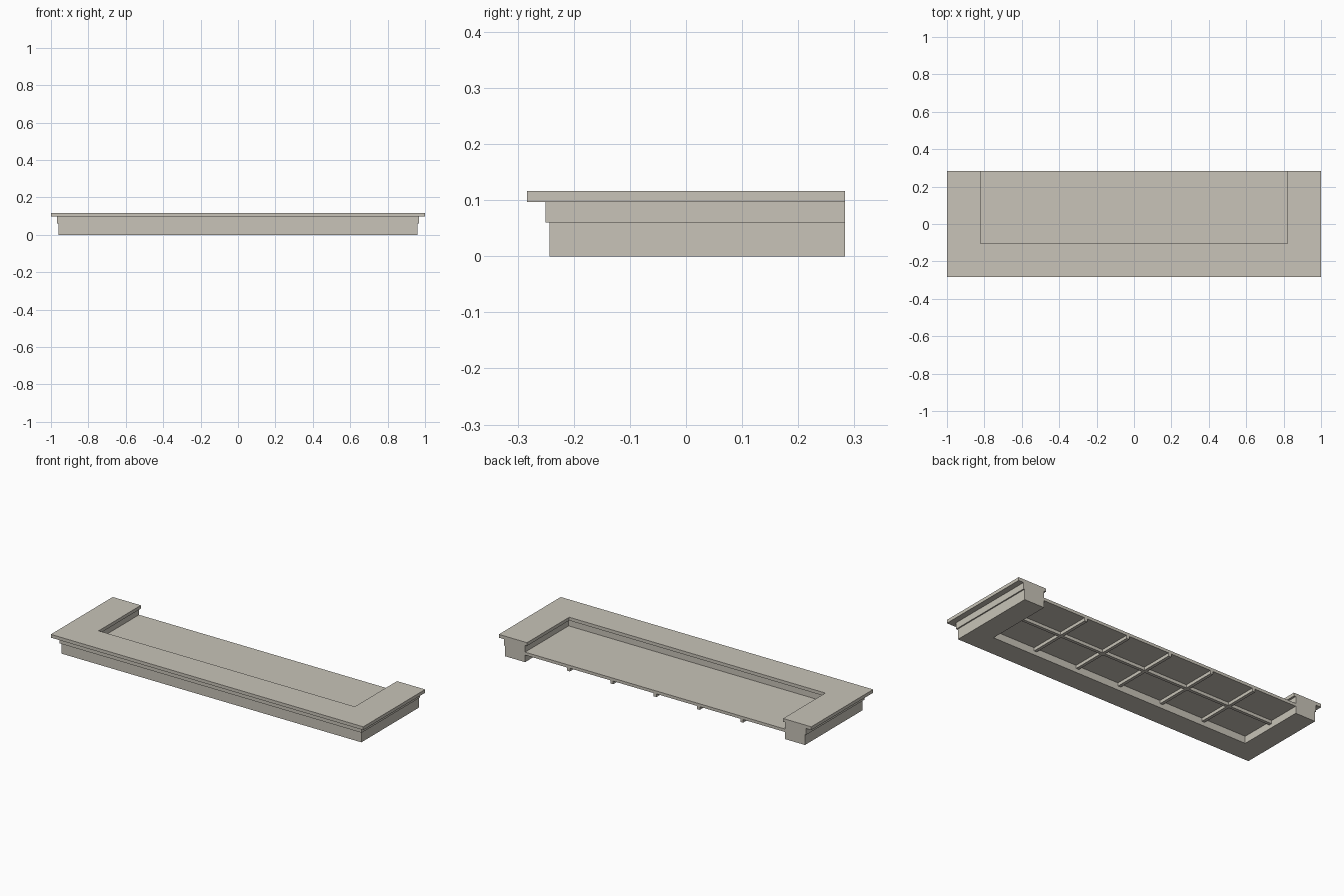
import bpy
import bmesh

cube = bpy.data.objects.get("Cube")
if cube:
    bpy.data.objects.remove(cube, do_unlink=True)

# Single warm stone colour
stone = bpy.data.materials.new("warm_stone")
stone.use_nodes = True
colour = (0.58, 0.55, 0.48, 1)
stone.diffuse_color = colour
stone.node_tree.nodes["Principled BSDF"].inputs["Base Color"].default_value = colour

INNER_X, INNER_Y, BACK = 0.82, -0.103, 0.283


def finish(name, bm):
    bmesh.ops.recalc_face_normals(bm, faces=bm.faces)
    mesh = bpy.data.meshes.new(name)
    bm.to_mesh(mesh)
    bm.free()
    mesh.materials.append(stone)
    obj = bpy.data.objects.new(name, mesh)
    bpy.context.collection.objects.link(obj)
    return obj


def box(name, x0, x1, y0, y1, z0, z1):
    bm = bmesh.new()
    bmesh.ops.create_cube(bm, size=1)
    for v in bm.verts:
        v.co.x = x1 if v.co.x > 0 else x0
        v.co.y = y1 if v.co.y > 0 else y0
        v.co.z = z1 if v.co.z > 0 else z0
    return finish(name, bm)


def u_sweep(name, profile):
    """Sweep a closed (offset, height) profile round three mitred sides."""
    bm = bmesh.new()
    rings = []
    for side, at_back in ((-1, True), (-1, False), (1, False), (1, True)):
        rings.append([bm.verts.new((side * (INNER_X + d),
                                    BACK if at_back else INNER_Y - d, z))
                      for d, z in profile])
    n = len(profile)
    for a, b in zip(rings, rings[1:]):
        for i in range(n):
            j = (i + 1) % n
            bm.faces.new((a[i], a[j], b[j], b[i]))
    bm.faces.new(rings[0])
    bm.faces.new(rings[-1])
    return finish(name, bm)


# Moulded frame: overhanging cap, thin step and base, open at the back
u_sweep("moulded_frame", [
    (0, 0.116), (0.18, 0.116), (0.18, 0.097), (0.147, 0.097), (0.147, 0.06),
    (0.14, 0.06), (0.14, 0), (0.012, 0), (0.012, 0.097), (0, 0.097)])

# Recessed panel inside the frame
px, py = INNER_X + 0.012, INNER_Y - 0.012
box("recessed_panel", -px, px, py, BACK, 0.041, 0.058)

# Ribs under the panel
half = 0.009
for i in range(5):
    x = (i - 2) * px / 3
    box(f"cross_rib_{i + 1}", x - half, x + half, py, BACK, 0.023, 0.041)
mid = (py + BACK) / 2
box("long_rib", -px, px, mid - half, mid + half, 0.023, 0.041)
